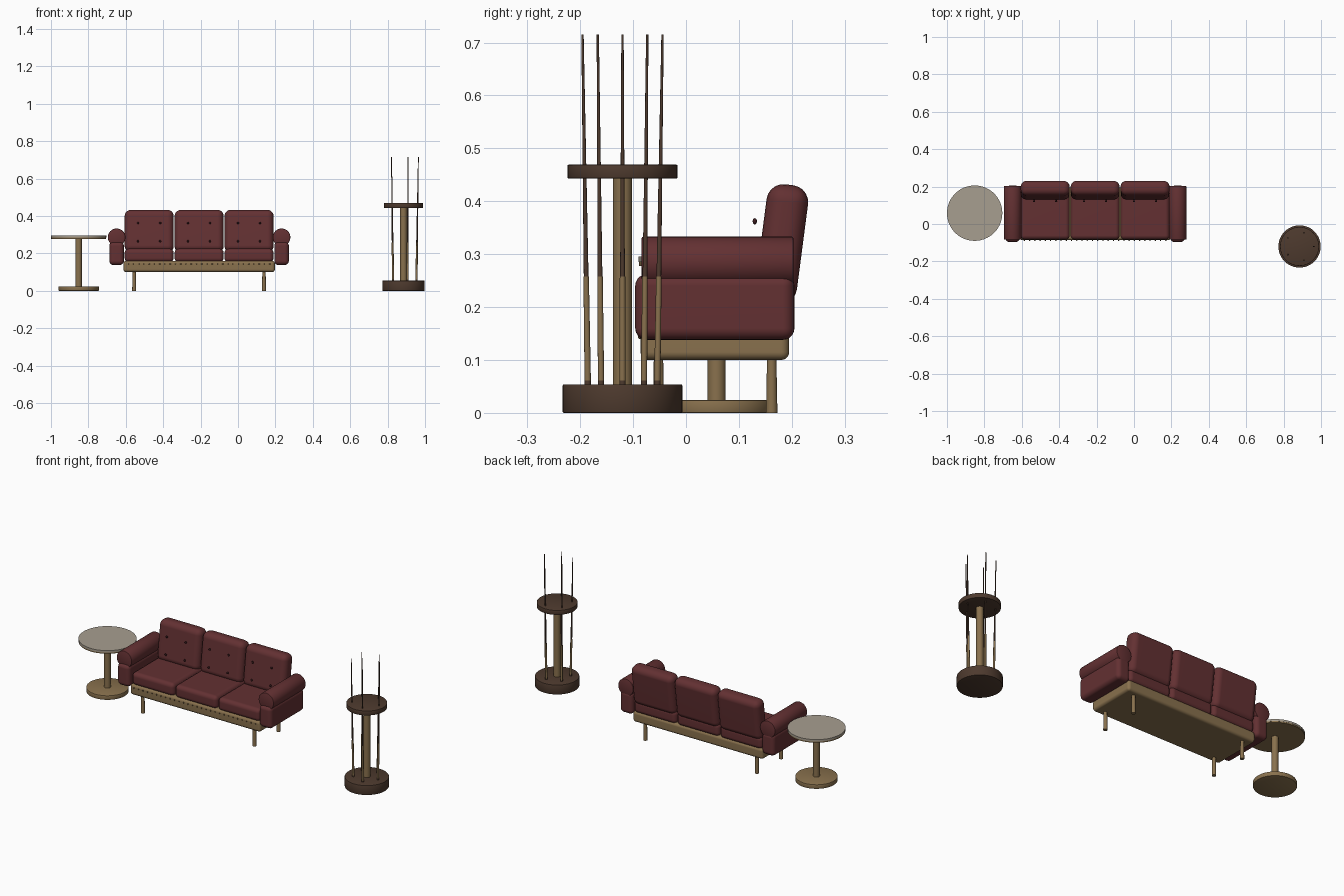
import bpy, bmesh, math
from mathutils import Matrix, Vector

if "Cube" in bpy.data.objects:
    bpy.data.objects.remove(bpy.data.objects["Cube"])


def material(name, rgb):
    m = bpy.data.materials.new(name)
    m.diffuse_color = (*rgb, 1)
    m.use_nodes = True
    m.node_tree.nodes["Principled BSDF"].inputs["Base Color"].default_value = m.diffuse_color
    return m


RED = material("oxblood leather", (0.125, 0.030, 0.032))
BUTTON = material("dark button", (0.045, 0.012, 0.014))
OAK = material("light oak", (0.25, 0.165, 0.075))
WALNUT = material("dark walnut", (0.075, 0.042, 0.027))
STONE = material("grey stone", (0.39, 0.345, 0.28))
BRONZE = material("dark bronze", (0.10, 0.065, 0.03))


def finish(bm, name, mat, angle=35, weighted=False):
    me = bpy.data.meshes.new(name)
    bm.to_mesh(me)
    bm.free()
    me.materials.append(mat)
    ob = bpy.data.objects.new(name, me)
    bpy.context.collection.objects.link(ob)
    bpy.ops.object.select_all(action='DESELECT')
    ob.select_set(True)
    bpy.context.view_layer.objects.active = ob
    bpy.ops.object.shade_smooth_by_angle(angle=math.radians(angle))
    if weighted:
        ob.modifiers.new("weighted normals", 'WEIGHTED_NORMAL').keep_sharp = True
    return ob


def soft_box(name, mat, lo, hi, radius, tilt=0):
    """Box with rounded edges, leaning back about x by tilt."""
    lo, hi = Vector(lo), Vector(hi)
    bm = bmesh.new()
    bmesh.ops.create_cube(bm, size=1)
    bmesh.ops.scale(bm, vec=hi - lo, verts=bm.verts)
    bmesh.ops.bevel(bm, geom=bm.edges[:], offset=radius, segments=5,
                    profile=0.5, affect='EDGES', clamp_overlap=True)
    bm.transform(Matrix.Translation((lo + hi) / 2) @ Matrix.Rotation(-tilt, 4, 'X'))
    return finish(bm, name, mat, weighted=True)


def rod(name, mat, a, b, ra, rb=None, sides=32, bevel=0):
    """Cylinder or cone from point a to point b."""
    a, b = Vector(a), Vector(b)
    rb = ra if rb is None else rb
    bm = bmesh.new()
    bmesh.ops.create_cone(bm, cap_ends=True, segments=sides, radius1=ra,
                          radius2=rb, depth=(b - a).length)
    if bevel:
        rim = [e for e in bm.edges if abs(e.verts[0].co.z - e.verts[1].co.z) < 1e-6]
        bmesh.ops.bevel(bm, geom=rim, offset=bevel, segments=2, profile=0.5, affect='EDGES')
    rot = (b - a).to_track_quat('Z', 'Y').to_matrix().to_4x4()
    bm.transform(Matrix.Translation((a + b) / 2) @ rot)
    return finish(bm, name, mat)


def studs(name, mat, points, size):
    """Row of small flattened balls in one mesh."""
    bm = bmesh.new()
    for p in points:
        bmesh.ops.create_uvsphere(bm, u_segments=12, v_segments=8, radius=1,
                                  matrix=Matrix.Translation(p) @ Matrix.Diagonal((*size, 1)))
    return finish(bm, name, mat, 60)


# --- Sofa ---
CX = -0.208
soft_box("sofa_frame", OAK, (CX - 0.405, -0.086, 0.10), (CX + 0.405, 0.195, 0.16), 0.015)
studs("frame_nails", BRONZE,
      [(CX - 0.378 + 0.028 * i, -0.087, 0.143) for i in range(28)], (0.0035, 0.004, 0.0035))

for i in (-1, 0, 1):
    x = CX + i * 0.267
    soft_box("seat_cushion", RED, (x - 0.131, -0.083, 0.153), (x + 0.131, 0.197, 0.225), 0.022)
    soft_box("back_cushion", RED, (x - 0.131, 0.1415, 0.206), (x + 0.131, 0.2205, 0.432),
             0.032, 0.13)
    studs("back_buttons", BUTTON,
          [(x + s * 0.059, y, z) for s in (-1, 1) for y, z in ((0.130, 0.362), (0.121, 0.265))],
          (0.006, 0.004, 0.006))

for s in (-1, 1):
    x = CX + s * 0.441
    soft_box("arm_panel", RED, (x - 0.039, -0.096, 0.138), (x + 0.039, 0.205, 0.262), 0.022)
    rod("arm_roll", RED, (x, -0.084, 0.286), (x, 0.203, 0.286), 0.047, sides=40, bevel=0.003)
    for y in (-0.052, 0.162):
        rod("sofa_leg", OAK, (CX + s * 0.347, y, 0), (CX + s * 0.347, y, 0.105), 0.0108, 0.0088, 20)

# --- Side table ---
TX, TY = -0.852, 0.058
rod("table_foot", OAK, (TX, TY, 0), (TX, TY, 0.024), 0.108, sides=48, bevel=0.002)
rod("table_column", OAK, (TX, TY, 0.02), (TX, TY, 0.282), 0.017)
rod("table_underside", OAK, (TX, TY, 0.278), (TX, TY, 0.285), 0.147, sides=64)
rod("table_top", STONE, (TX, TY, 0.285), (TX, TY, 0.296), 0.148, sides=64)

# --- Round cue rack ---
RX, RY = 0.885, -0.120
rod("rack_base", WALNUT, (RX, RY, 0), (RX, RY, 0.054), 0.113, sides=48, bevel=0.002)
rod("rack_post", OAK, (RX, RY, 0.05), (RX, RY, 0.45), 0.018)
rod("rack_top", WALNUT, (RX, RY, 0.443), (RX, RY, 0.469), 0.104, sides=48, bevel=0.002)

for k in range(5):
    c, s = math.cos(k * math.tau / 5), math.sin(k * math.tau / 5)

    def on_cue(z):
        r = 0.069 + 0.0105 * (z - 0.054) / 0.66
        return (RX + r * c, RY + r * s, z)

    rod("cue_cap", WALNUT, on_cue(0.053), on_cue(0.061), 0.006, sides=16)
    rod("cue_butt", OAK, on_cue(0.061), on_cue(0.258), 0.006, 0.0052, 16)
    rod("cue_shaft", WALNUT, on_cue(0.258), on_cue(0.715), 0.0045, 0.0022, 16)
